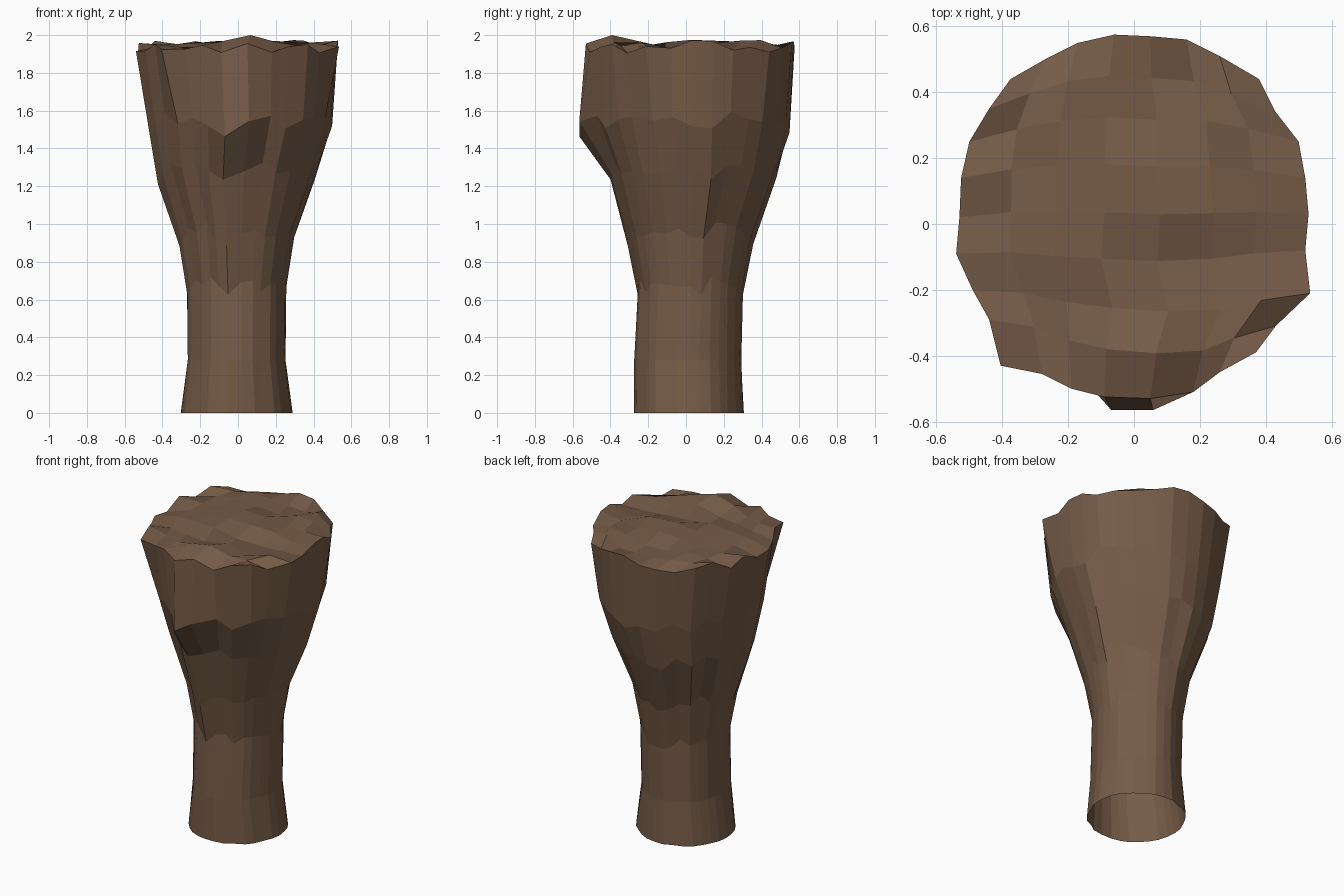
import bpy, bmesh, math, random
from mathutils import Vector

if "Cube" in bpy.data.objects:
    bpy.data.objects.remove(bpy.data.objects["Cube"])

random.seed(11)

bark = bpy.data.materials.new("brown bark")
bark.diffuse_color = (0.18, 0.105, 0.063, 1)
bark.use_nodes = True
bark.node_tree.nodes["Principled BSDF"].inputs["Base Color"].default_value = bark.diffuse_color

# Outline of the top rim, counter-clockwise from the front right corner
RIM = [(.37, -.39), (.43, -.31), (.535, -.21), (.52, -.08), (.53, .03),
       (.52, .14), (.50, .25), (.43, .34), (.38, .44), (.26, .51),
       (.16, .56), (.05, .57), (-.06, .575), (-.17, .55), (-.27, .50),
       (-.375, .44), (-.44, .35), (-.50, .25), (-.525, .14), (-.53, .02),
       (-.54, -.09), (-.49, -.20), (-.44, -.29), (-.405, -.43), (-.28, -.455),
       (-.19, -.50), (-.09, -.525), (.05, -.53), (.18, -.51), (.26, -.45)]
# Height, centre x, half width, centre y, half depth, groove depth
LEVELS = [(0, -.008, .30, .012, .295, .05), (.28, -.008, .263, .008, .289, .05),
          (.66, -.008, .266, .022, .281, .045), (.94, -.008, .312, .022, .335, .045),
          (1.28, -.008, .427, .037, .445, .035), (1.53, .013, .487, .025, .522, .02)]
N = len(RIM)
NX, NY = 7, 8  # cells across the cap

bm = bmesh.new()
groove = [random.random() for _ in RIM]
wave = [random.uniform(-1, 1) for _ in RIM]

# Fluted trunk wall, open at the bottom
rings = []
for n, (z, cx, hx, cy, hy, depth) in enumerate(LEVELS):
    ring = []
    for k, (x, y) in enumerate(RIM):
        ux, uy = x / .5375, (y - .022) / .553
        r = math.hypot(ux, uy)  # the trunk is rounder than the rim
        s = (1.012 - depth * (0.7 * groove[k] + 0.5 * random.random())) / r
        px, py, pz = cx + ux * hx * s, cy + uy * hy * s, z
        if n > 1:
            pz += 0.05 * wave[k] + random.uniform(-.025, .025)
        if n == 5 and k in (26, 27):  # lump on the front
            py = -.565
        ring.append(bm.verts.new((px, py, pz)))
    rings.append(ring)
rim = [bm.verts.new((x, y, random.uniform(1.90, 1.975))) for x, y in RIM]
rings.append(rim)
for low, high in zip(rings, rings[1:]):
    for k in range(N):
        m = (k + 1) % N
        bm.faces.new((low[k], low[m], high[m], high[k]))


# Rugged cap: a grid stretched between the four sides of the rim
def right(j): return rim[j]
def back(i): return rim[8 + NX - i]
def left(j): return rim[15 + NY - j]
def front(i): return rim[(23 + i) % N]


grid = {}
for i in range(NX + 1):
    for j in range(NY + 1):
        u, v = i / NX, j / NY
        if i == 0:
            grid[i, j] = left(j)
        elif i == NX:
            grid[i, j] = right(j)
        elif j == 0:
            grid[i, j] = front(i)
        elif j == NY:
            grid[i, j] = back(i)
        else:
            p = (left(j).co * (1 - u) + right(j).co * u
                 + front(i).co * (1 - v) + back(i).co * v
                 - (front(0).co * (1 - u) + front(NX).co * u) * (1 - v)
                 - (back(0).co * (1 - u) + back(NX).co * u) * v)
            z = 2.0 if (i, j) == (4, 1) else random.uniform(1.925, 1.975)
            grid[i, j] = bm.verts.new(Vector((p.x, p.y, z)))
for i in range(NX):
    for j in range(NY):
        bm.faces.new((grid[i, j], grid[i + 1, j], grid[i + 1, j + 1], grid[i, j + 1]))

mesh = bpy.data.meshes.new("stump")
bm.to_mesh(mesh)
bm.free()
mesh.materials.append(bark)
bpy.context.collection.objects.link(bpy.data.objects.new("stump", mesh))
